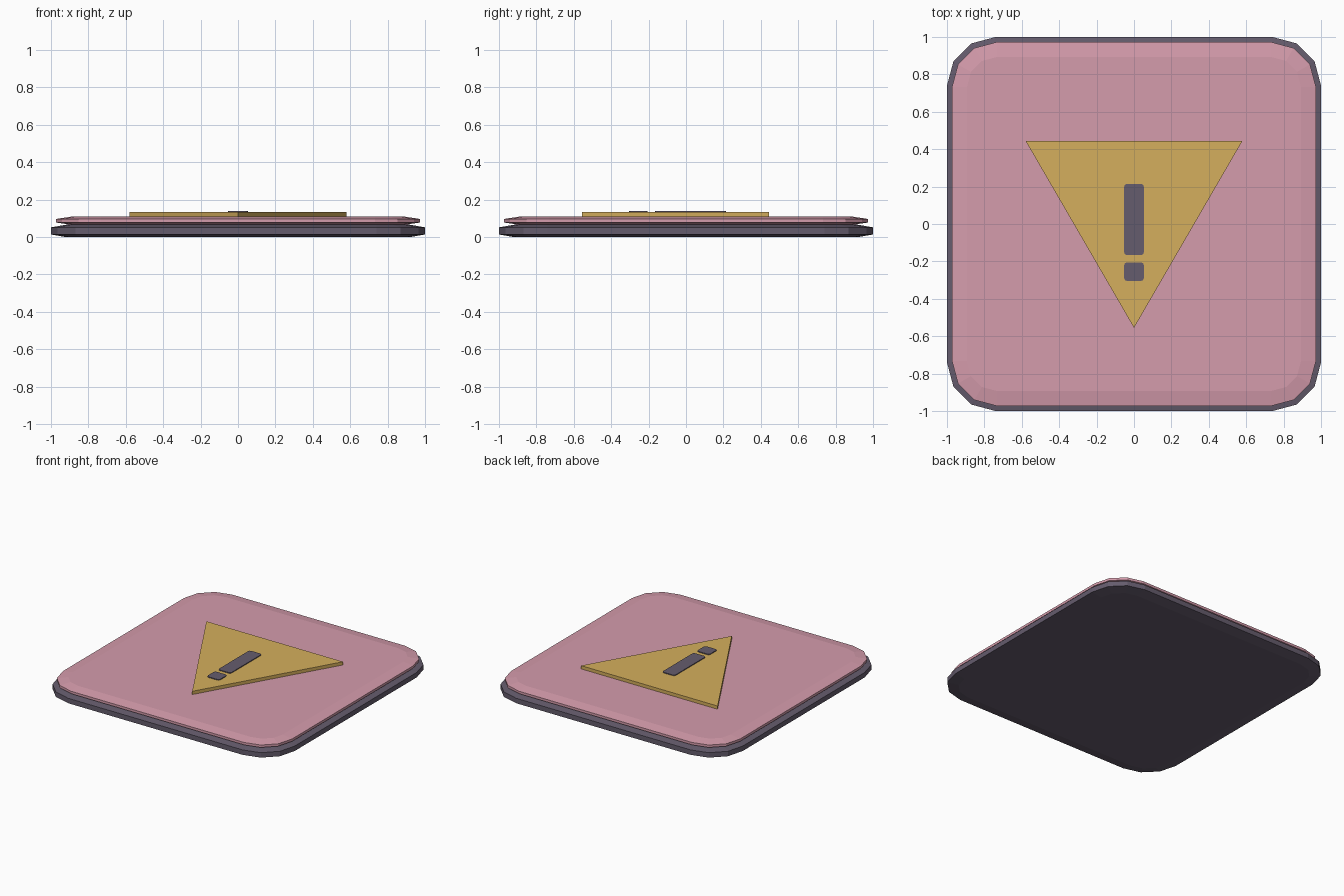
import bpy, bmesh, math

if "Cube" in bpy.data.objects:
    bpy.data.objects.remove(bpy.data.objects["Cube"])


def material(name, rgb):
    lin = [(c / 255 / 12.92) if c / 255 <= 0.04045 else ((c / 255 + 0.055) / 1.055) ** 2.4 for c in rgb]
    m = bpy.data.materials.new(name)
    m.diffuse_color = (*lin, 1)
    m.use_nodes = True
    m.node_tree.nodes["Principled BSDF"].inputs["Base Color"].default_value = m.diffuse_color
    return m


DARK = material("dark plum", (101, 92, 109))
PINK = material("dusty pink", (213, 156, 172))
GOLD = material("mustard yellow", (213, 175, 93))


def rounded(hx, hy, r, seg=3, cy=0.0):
    """Outline of a rounded rectangle, counter-clockwise."""
    pts = []
    for q, (sx, sy) in enumerate([(1, 1), (-1, 1), (-1, -1), (1, -1)]):
        for i in range(seg + 1):
            a = math.pi / 2 * (q + i / seg)
            pts.append((sx * (hx - r) + r * math.cos(a), cy + sy * (hy - r) + r * math.sin(a)))
    return pts


def loft(name, rings, mat):
    """Stack outlines given as (points, z) and cap both ends."""
    bm = bmesh.new()
    loops = [[bm.verts.new((x, y, z)) for x, y in pts] for pts, z in rings]
    n = len(loops[0])
    for a, b in zip(loops, loops[1:]):
        for i in range(n):
            j = (i + 1) % n
            bm.faces.new((a[i], a[j], b[j], b[i]))
    bm.faces.new(loops[0][::-1])
    bm.faces.new(loops[-1])
    me = bpy.data.meshes.new(name)
    bm.to_mesh(me)
    bm.free()
    me.materials.append(mat)
    ob = bpy.data.objects.new(name, me)
    bpy.context.collection.objects.link(ob)
    return ob


def tile(name, half, r, z0, z1, rim, inset, mat):
    """Rounded square slab with chamfered upper and lower rims."""
    outer = rounded(half, half, r)
    inner = rounded(half - inset, half - inset, r - inset)
    loft(name, [(inner, z0), (outer, z0 + rim), (outer, z1 - rim), (inner, z1)], mat)


# Base slab and coloured panel
tile("base_slab", 1.0, 0.26, 0.0, 0.066, 0.014, 0.08, DARK)
tile("top_panel", 0.973, 0.24, 0.066, 0.109, 0.012, 0.08, PINK)

# Warning triangle pointing to the front
tri = [(-0.58, 0.445), (0.0, -0.555), (0.58, 0.445)]
loft("warning_triangle", [(tri, 0.109), (tri, 0.134)], GOLD)

# Exclamation mark: bar and dot
for name, y0, y1 in [("mark_bar", -0.167, 0.215), ("mark_dot", -0.305, -0.205)]:
    pts = rounded(0.053, (y1 - y0) / 2, 0.016, 2, (y0 + y1) / 2)
    loft(name, [(pts, 0.131), (pts, 0.14)], DARK)
